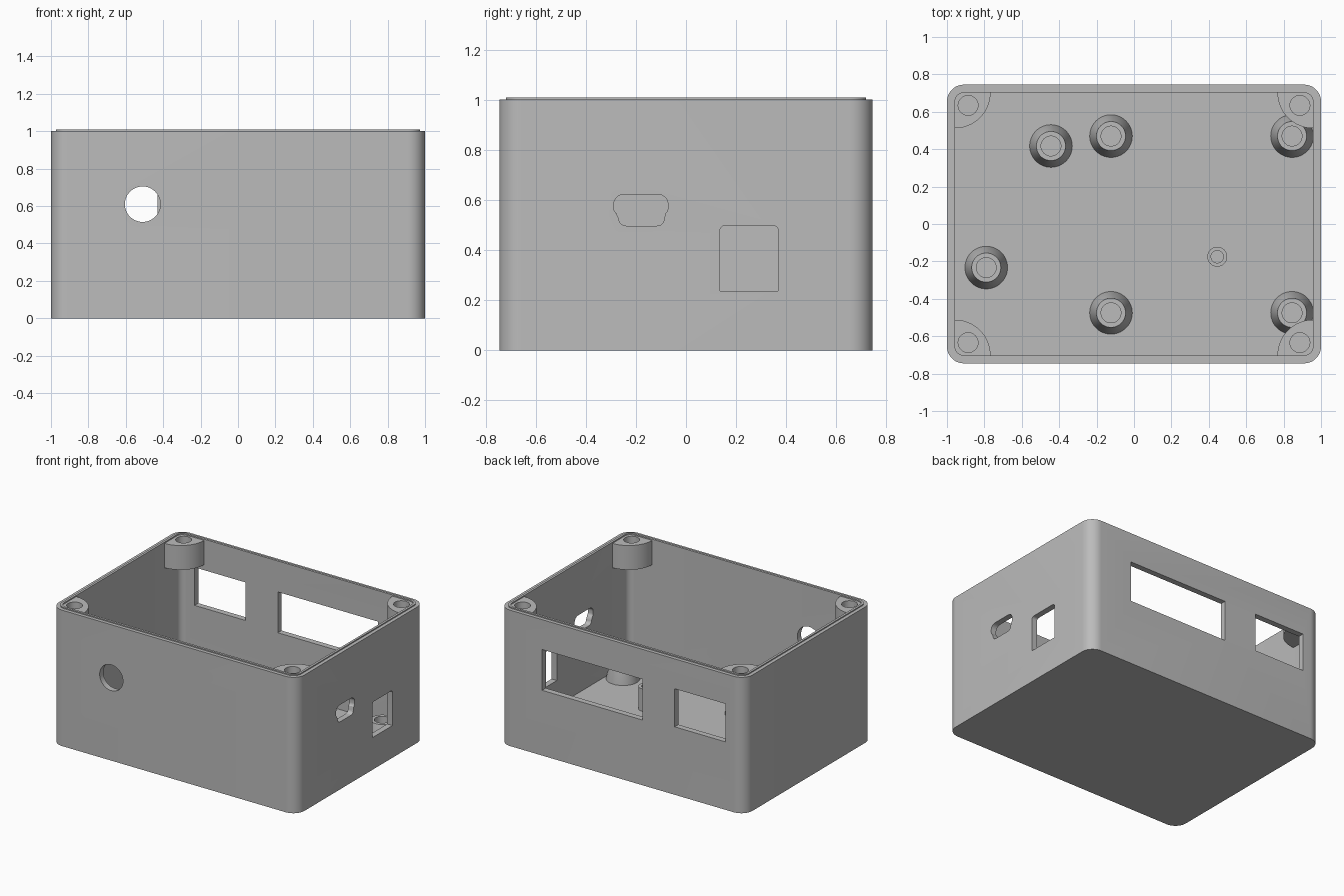
import bpy, bmesh
from math import sin, cos, pi, radians
from mathutils import Matrix

cube = bpy.data.objects.get("Cube")
if cube:
    bpy.data.objects.remove(cube, do_unlink=True)

grey = bpy.data.materials.new("light_grey_plastic")
grey.use_nodes = True
colour = (0.5, 0.5, 0.5, 1)
grey.diffuse_color = colour
grey.node_tree.nodes["Principled BSDF"].inputs["Base Color"].default_value = colour

HX, HY, WALL, FLOOR, TOP = 1.0, 0.745, 0.043, 0.05, 1.0


def make_object(name, bm):
    bmesh.ops.recalc_face_normals(bm, faces=bm.faces)
    mesh = bpy.data.meshes.new(name)
    bm.to_mesh(mesh)
    bm.free()
    mesh.materials.append(grey)
    obj = bpy.data.objects.new(name, mesh)
    bpy.context.collection.objects.link(obj)
    return obj


def arc(cx, cy, r, start, end, n=10):
    steps = [radians(start + (end - start) * i / n) for i in range(n + 1)]
    return [(cx + r * cos(a), cy + r * sin(a)) for a in steps]


def rounded_rect(x0, x1, y0, y1, r):
    return (arc(x1 - r, y1 - r, r, 0, 90) + arc(x0 + r, y1 - r, r, 90, 180)
            + arc(x0 + r, y0 + r, r, 180, 270) + arc(x1 - r, y0 + r, r, 270, 360))


def circle(cx, cy, r):
    return arc(cx, cy, r, 0, 360, 48)[:-1]


def prism(name, outline, low, high, axis="z"):
    """Extrude an outline along an axis; outlines on x use (y, z), on y use (x, z)."""
    place = {"z": lambda u, v: (u, v, low),
             "x": lambda u, v: (low, u, v),
             "y": lambda u, v: (u, low, v)}[axis]
    bm = bmesh.new()
    face = bm.faces.new([bm.verts.new(place(u, v)) for u, v in outline])
    new = bmesh.ops.extrude_face_region(bm, geom=[face])["geom"]
    shift = [high - low if axis == a else 0 for a in "xyz"]
    bmesh.ops.translate(bm, vec=shift, verts=[g for g in new if isinstance(g, bmesh.types.BMVert)])
    return make_object(name, bm)


def cut(obj, *cutters):
    """Subtract each cutter and throw it away."""
    bpy.context.view_layer.objects.active = obj
    for cutter in cutters:
        mod = obj.modifiers.new("cut", "BOOLEAN")
        mod.operation, mod.solver, mod.object = "DIFFERENCE", "EXACT", cutter
        bpy.ops.object.modifier_apply(modifier=mod.name)
        bpy.data.objects.remove(cutter, do_unlink=True)


def tube(name, x, y, base_r, top_r, hole_r, height):
    """Tapered hollow pillar standing on the floor."""
    profile = [(base_r, FLOOR - 0.005), (base_r, FLOOR), (top_r, height),
               (hole_r, height), (hole_r, FLOOR - 0.005)]
    bm = bmesh.new()
    verts = [bm.verts.new((r, 0, z)) for r, z in profile]
    edges = [bm.edges.new(pair) for pair in zip(verts, verts[1:])]
    bmesh.ops.spin(bm, geom=verts + edges, cent=(0, 0, 0), axis=(0, 0, 1),
                   angle=2 * pi, steps=48)
    bmesh.ops.remove_doubles(bm, verts=bm.verts, dist=1e-5)
    bmesh.ops.transform(bm, matrix=Matrix.Translation((x, y, 0)), verts=bm.verts)
    return make_object(name, bm)


def plan(inset):
    x, y = HX - inset, HY - inset
    return rounded_rect(-x, x, -y, y, 0.09 - inset)


# Box shell
shell = prism("case_shell", plan(0), 0, TOP)
cut(shell, prism("cavity", plan(WALL), FLOOR, TOP + 0.1))

# Wall openings: round hole in front, two windows behind, two sockets at the side
d_socket = (arc(-0.112, 0.582, 0.04, 0, 90) + arc(-0.248, 0.582, 0.04, 90, 180)
            + arc(-0.26, 0.568, 0.028, 180, 230) + arc(-0.24, 0.525, 0.028, 180, 270)
            + arc(-0.115, 0.525, 0.028, 270, 360) + arc(-0.1, 0.568, 0.028, 310, 360))
square_socket = ([(0.135, 0.237), (0.368, 0.237)]
                 + arc(0.348, 0.477, 0.02, 0, 90) + arc(0.155, 0.477, 0.02, 90, 180))
wide_window = [(-0.167, 0.48), (0.65, 0.48), (0.65, 0.78), (-0.167, 0.78)]
small_window = [(-0.845, 0.5), (-0.43, 0.5), (-0.43, 0.78), (-0.845, 0.78)]
cut(shell,
    prism("front_cutter", circle(-0.51, 0.61, 0.095), -0.85, -0.6, "y"),
    prism("wide_cutter", wide_window, 0.6, 0.85, "y"),
    prism("small_cutter", small_window, 0.6, 0.85, "y"),
    prism("d_cutter", d_socket, 0.9, 1.1, "x"),
    prism("square_cutter", square_socket, 0.9, 1.1, "x"))

# Thin raised lip around the rim
lip = prism("rim_lip", plan(0.026), TOP, TOP + 0.008)
cut(lip, prism("lip_cavity", plan(WALL), TOP - 0.1, TOP + 0.1))
parts = [shell, lip]

# Quarter-round screw posts hanging in the corners
for side, sx in (("right", -1), ("left", 1)):
    for end, sy in (("front", -1), ("back", 1)):
        cx, cy = HX - WALL, HY - WALL
        outline = [(cx, cy)] + arc(cx, cy, 0.19, 180, 270, 20)
        post = prism(f"{end}_{side}_screw_post", [(sx * x, sy * y) for x, y in outline],
                     0.82, TOP - 0.001)
        cut(post, prism("screw_hole", circle(sx * 0.887, sy * 0.634, 0.053), 0.85, 1.1))
        parts.append(post)

# Tapered board standoffs and one slim pin on the floor
spots = [(-0.444, 0.417), (-0.123, 0.47), (0.845, 0.47),
         (-0.79, -0.233), (-0.123, -0.475), (0.845, -0.475)]
for i, (x, y) in enumerate(spots):
    parts.append(tube(f"standoff_{i + 1}", x, y, 0.114, 0.078, 0.053, 0.2))
parts.append(tube("floor_pin", 0.445, -0.175, 0.053, 0.053, 0.033, 0.215))

# Smooth curves, crisp edges
bpy.ops.object.select_all(action="DESELECT")
for part in parts:
    part.select_set(True)
bpy.context.view_layer.objects.active = shell
bpy.ops.object.shade_smooth_by_angle(angle=radians(30))
